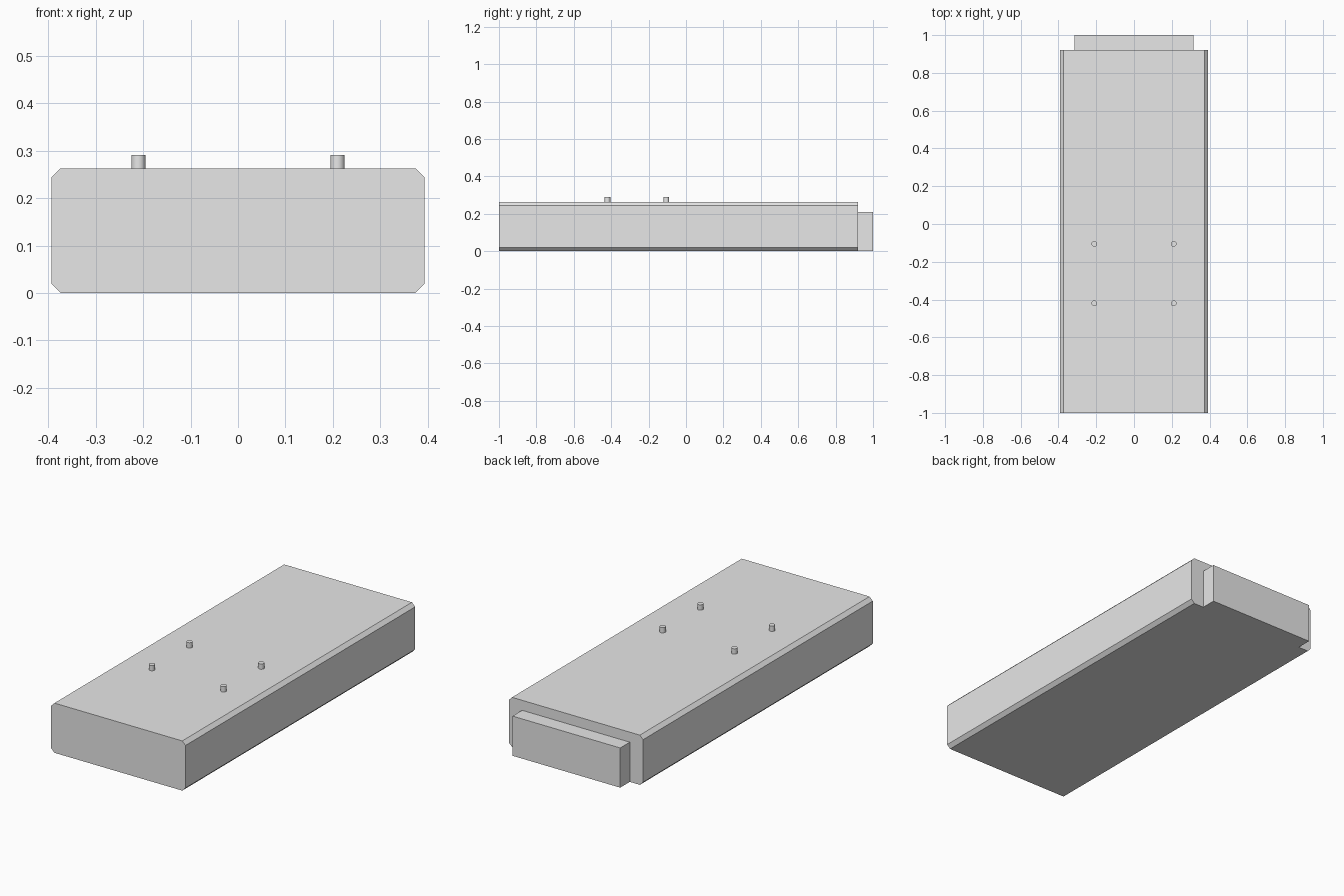
import bpy
from math import radians

cube = bpy.data.objects.get("Cube")
if cube:
    bpy.data.objects.remove(cube, do_unlink=True)

# Single plain grey material
grey = bpy.data.materials.new("plain_grey")
grey.use_nodes = True
colour = (0.8, 0.8, 0.8, 1)
grey.diffuse_color = colour
grey.node_tree.nodes["Principled BSDF"].inputs["Base Color"].default_value = colour


def prism(name, profile, y0, y1):
    """Extrude an x-z outline along y."""
    n = len(profile)
    verts = [(x, y, z) for y in (y0, y1) for x, z in profile]
    faces = [tuple(range(n)), tuple(reversed(range(n, 2 * n)))]
    faces += [(i, i + n, (i + 1) % n + n, (i + 1) % n) for i in range(n)]
    mesh = bpy.data.meshes.new(name)
    mesh.from_pydata(verts, [], faces)
    mesh.materials.append(grey)
    obj = bpy.data.objects.new(name, mesh)
    bpy.context.collection.objects.link(obj)
    return obj


# Long body with chamfered lengthwise edges
w, h, c = 0.393, 0.263, 0.019
prism("body", [(c - w, 0), (w - c, 0), (w, c), (w, h - c),
               (w - c, h), (c - w, h), (-w, h - c), (-w, c)], -1, 0.92)

# Plain block on the back end
b, bh = 0.315, 0.21
prism("back_block", [(-b, 0), (b, 0), (b, bh), (-b, bh)], 0.92, 1)

# Four small round pegs on top
top = 0.291
for side, x in (("right", -0.21), ("left", 0.21)):
    for end, y in (("front", -0.42), ("rear", -0.105)):
        bpy.ops.mesh.primitive_cylinder_add(
            vertices=24, radius=0.015, depth=top - h + 0.01,
            location=(x, y, (top + h - 0.01) / 2))
        peg = bpy.context.object
        peg.name = f"peg_{end}_{side}"
        peg.data.materials.append(grey)
        bpy.ops.object.shade_smooth_by_angle(angle=radians(30))
